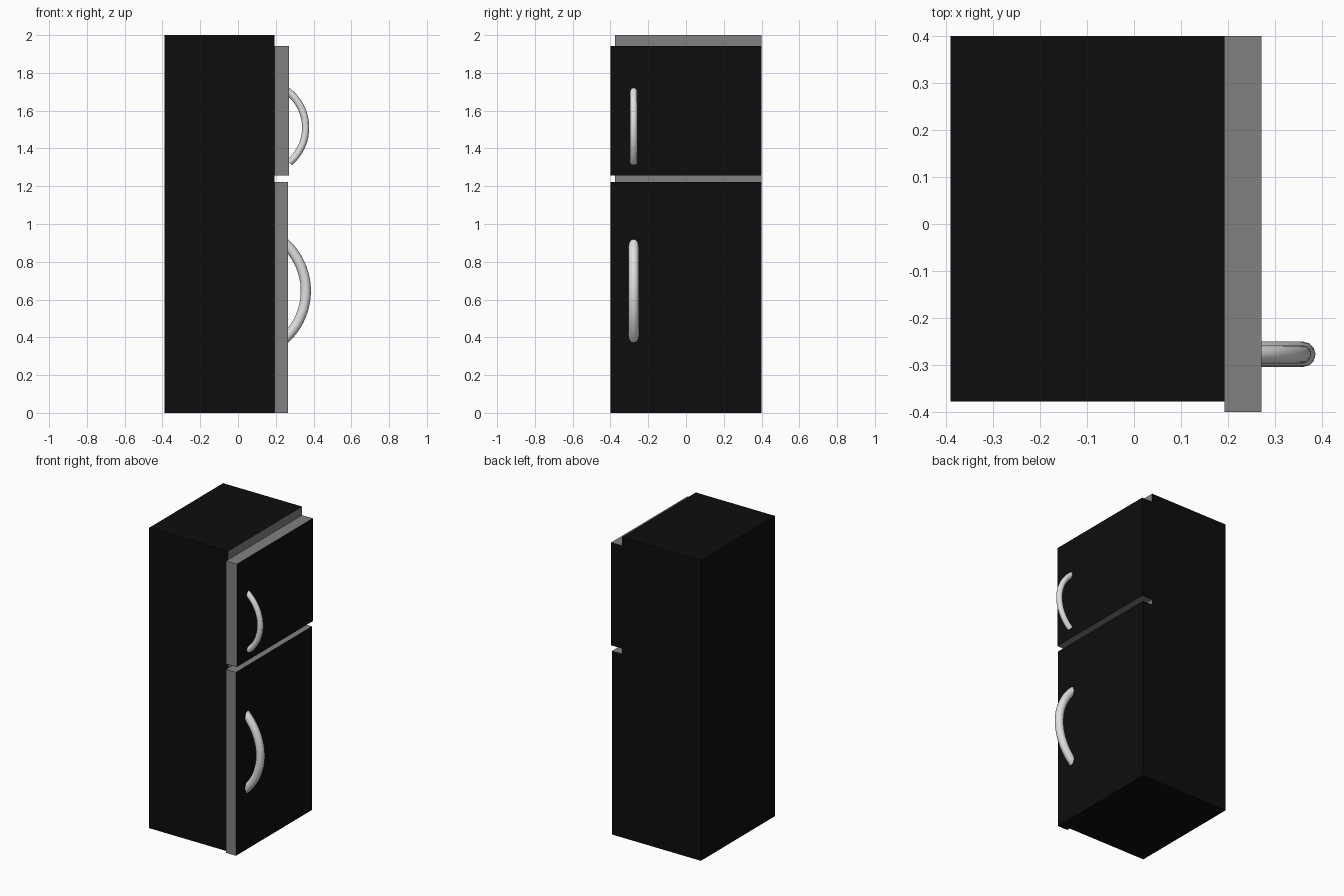
import bpy, bmesh, math
from mathutils import Vector

if "Cube" in bpy.data.objects:
    bpy.data.objects.remove(bpy.data.objects["Cube"])


def material(name, rgb):
    m = bpy.data.materials.new(name)
    m.diffuse_color = (*rgb, 1)
    m.use_nodes = True
    m.node_tree.nodes["Principled BSDF"].inputs["Base Color"].default_value = m.diffuse_color
    return m


BLACK = material("black_enamel", (0.004, 0.004, 0.004))
GREY = material("grey_trim", (0.22, 0.22, 0.22))
SILVER = material("silver_handle", (0.75, 0.75, 0.75))


def box(name, lo, hi, is_grey):
    """Box between two corners; faces whose normal passes is_grey get the trim colour."""
    bm = bmesh.new()
    bmesh.ops.create_cube(bm, size=1)
    for v in bm.verts:
        v.co = Vector([lo[i] if v.co[i] < 0 else hi[i] for i in range(3)])
    bm.normal_update()
    for f in bm.faces:
        f.material_index = 1 if is_grey(f.normal) else 0
    me = bpy.data.meshes.new(name)
    bm.to_mesh(me)
    bm.free()
    me.materials.append(BLACK)
    me.materials.append(GREY)
    ob = bpy.data.objects.new(name, me)
    bpy.context.collection.objects.link(ob)
    return ob


def handle(name, top, apex, bottom, y, radius):
    """Round tube along the circular arc through three (x, z) points."""
    (ax, az), (bx, bz), (cx, cz) = top, apex, bottom
    d = 2 * (ax * (bz - cz) + bx * (cz - az) + cx * (az - bz))
    a2, b2, c2 = ax**2 + az**2, bx**2 + bz**2, cx**2 + cz**2
    ox = (a2 * (bz - cz) + b2 * (cz - az) + c2 * (az - bz)) / d
    oz = (a2 * (cx - bx) + b2 * (ax - cx) + c2 * (bx - ax)) / d
    r = math.hypot(bx - ox, bz - oz)
    t0, t1 = math.atan2(az - oz, ax - ox), math.atan2(cz - oz, cx - ox)
    n = 24
    cu = bpy.data.curves.new(name, 'CURVE')
    cu.dimensions = '3D'
    cu.bevel_depth = radius
    cu.bevel_resolution = 4
    cu.use_fill_caps = True
    sp = cu.splines.new('POLY')
    sp.points.add(n)
    for i, p in enumerate(sp.points):
        t = t0 + (t1 - t0) * i / n
        p.co = (ox + r * math.cos(t), y, oz + r * math.sin(t), 1)
    cu.materials.append(SILVER)
    ob = bpy.data.objects.new(name, cu)
    bpy.context.collection.objects.link(ob)
    return ob


# cabinet: black with a grey door-side face
box("cabinet", (-0.39, -0.377, 0), (0.192, 0.4, 2), lambda n: n.x > 0.5)

# doors: black panel, grey edges
box("lower_door", (0.192, -0.4, 0), (0.265, 0.4, 1.222),
    lambda n: n.y < -0.5 or n.z > 0.5)
box("upper_door", (0.192, -0.4, 1.258), (0.271, 0.4, 1.943),
    lambda n: n.y < -0.5 or abs(n.z) > 0.5)

# curved handles
handle("upper_handle", (0.258, 1.707), (0.358, 1.515), (0.272, 1.325), -0.277, 0.019)
handle("lower_handle", (0.215, 0.925), (0.359, 0.65), (0.24, 0.385), -0.277, 0.027)
